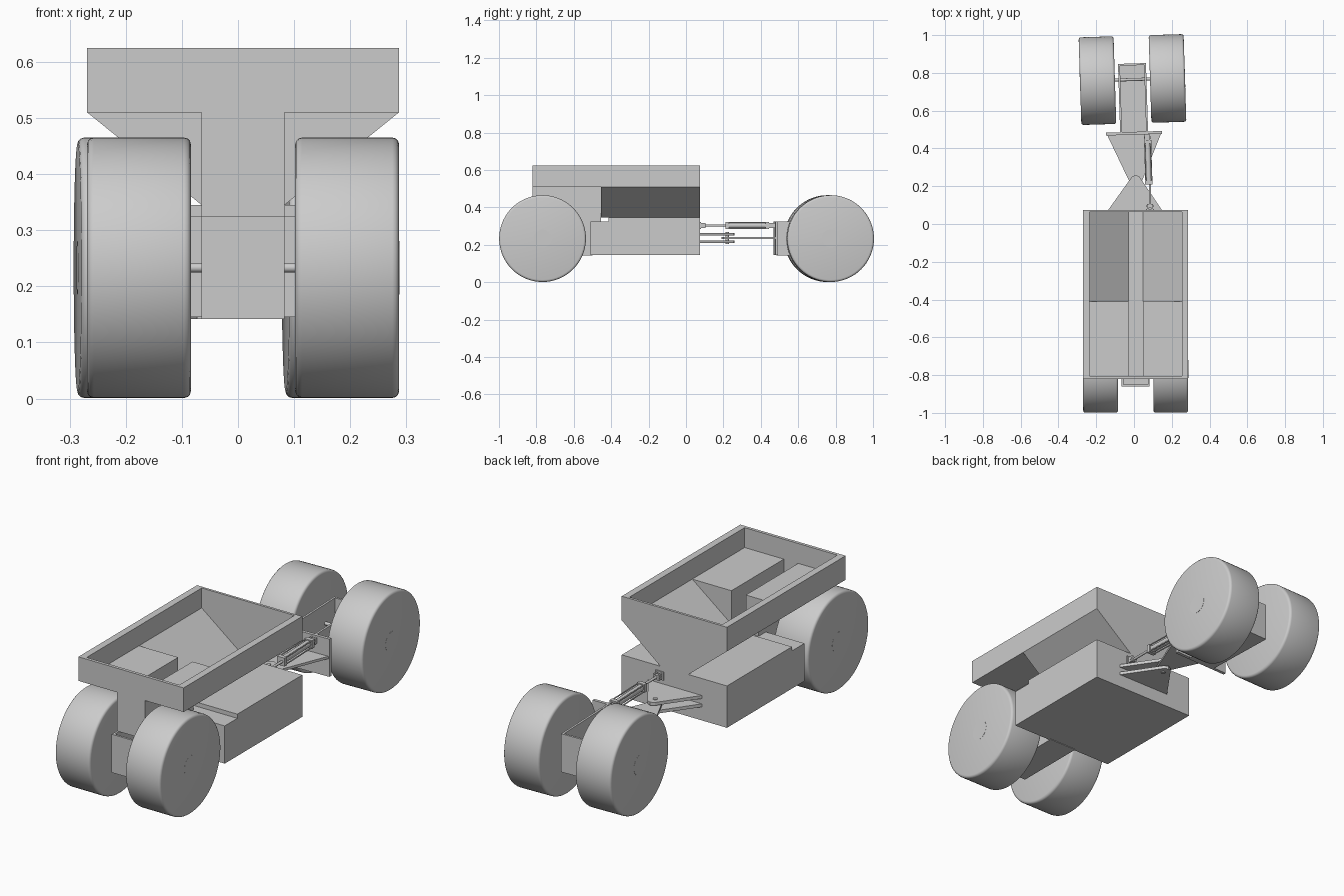
import bpy, bmesh, math
from mathutils import Matrix, Vector

if "Cube" in bpy.data.objects:
    bpy.data.objects.remove(bpy.data.objects["Cube"])

XC = 0.009                       # centre line of the front body
WR, WZ = 0.232, 0.233            # wheel radius and axle height
PIVOT = Vector((XC, 0.22, 0))    # articulation joint
STEER = (Matrix.Translation(PIVOT) @ Matrix.Rotation(math.radians(1.8), 4, 'Z')
         @ Matrix.Translation(-PIVOT))


def finish(name, bm, mat=None, smooth=False):
    bmesh.ops.recalc_face_normals(bm, faces=bm.faces)
    if mat:
        bm.transform(mat)
    me = bpy.data.meshes.new(name)
    bm.to_mesh(me)
    bm.free()
    ob = bpy.data.objects.new(name, me)
    bpy.context.collection.objects.link(ob)
    if smooth:
        bpy.ops.object.select_all(action='DESELECT')
        ob.select_set(True)
        bpy.context.view_layer.objects.active = ob
        bpy.ops.object.shade_smooth_by_angle(angle=math.radians(35))
    return ob


def prism(name, pts, a, b, axis='Y', mat=None):
    """Extrude a 2D profile along an axis from a to b (x is relative to XC)."""
    place = {'X': lambda p, t: (XC + t, p[0], p[1]),
             'Y': lambda p, t: (XC + p[0], t, p[1]),
             'Z': lambda p, t: (XC + p[0], p[1], t)}[axis]
    bm = bmesh.new()
    lo = [bm.verts.new(place(p, a)) for p in pts]
    hi = [bm.verts.new(place(p, b)) for p in pts]
    bm.faces.new(lo)
    bm.faces.new(hi)
    n = len(pts)
    for i in range(n):
        bm.faces.new((lo[i], lo[(i + 1) % n], hi[(i + 1) % n], hi[i]))
    return finish(name, bm, mat)


def box(name, x0, x1, y0, y1, z0, z1, mat=None):
    return prism(name, [(x0, z0), (x1, z0), (x1, z1), (x0, z1)], y0, y1, 'Y', mat)


def tube(name, p, q, r, mat=None, seg=24, bevel=0):
    p, q = Vector(p), Vector(q)
    bm = bmesh.new()
    bmesh.ops.create_cone(bm, cap_ends=True, segments=seg, radius1=r, radius2=r,
                          depth=(q - p).length)
    if bevel:
        rims = [e for e in bm.edges if abs(e.verts[0].co.z - e.verts[1].co.z) < 1e-5]
        bmesh.ops.bevel(bm, geom=rims, offset=bevel, segments=3, profile=0.5,
                        affect='EDGES')
    bm.transform(Matrix.Translation((p + q) / 2)
                 @ (q - p).to_track_quat('Z', 'Y').to_matrix().to_4x4())
    return finish(name, bm, mat, True)


def mirrored(half):
    """Mirror a half profile that starts and ends on the centre line."""
    return half + [(-x, z) for x, z in reversed(half) if x > 0]


# Chassis with a low step at the front
prism('chassis', [(-.51, .145), (.075, .145), (.075, .345), (-.415, .345),
                  (-.415, .325), (-.51, .325)], -.278, .278, 'X')

# Hopper: V-shaped rear part, flat front shelves with a central channel
prism('hopper_slopes',
      [(-.278, .53), (-.278, .51), (-.074, .345), (.074, .345), (.278, .51), (.278, .53),
       (.245, .53), (.038, .37), (-.038, .37), (-.245, .53)], -.455, .075)
prism('hopper_shelves',
      [(-.278, .53), (-.278, .51), (-.074, .51), (-.074, .325), (.074, .325), (.074, .51),
       (.278, .51), (.278, .53), (.038, .53), (.038, .37), (-.038, .37), (-.038, .53)],
      -.82, -.455)
box('hopper_front_panel', -.074, .074, -.82, -.805, .325, .53)
prism('hopper_back_panel', [(-.074, .345), (.074, .345), (.278, .51), (-.278, .51)],
      .063, .075)
for s, side in ((1, 'right'), (-1, 'left')):
    prism('shelf_end_' + side, [(s * .038, .37), (s * .038, .53), (s * .245, .53)],
          -.455, -.41)
    box('hopper_rim_' + side, *sorted((s * .245, s * .278)), -.82, .075, .51, .625)
box('hopper_rim_front', -.245, .245, -.82, -.805, .51, .625)
box('hopper_rim_back', -.245, .245, .063, .075, .51, .625)


def axle_unit(tag, y, y0, y1, mat):
    """Open-topped axle housing with axle and two wheels."""
    box(tag + '_housing_floor', -.072, .072, y0, y1, .142, .152, mat)
    for s, side in ((1, 'right'), (-1, 'left')):
        box(f'{tag}_housing_{side}', *sorted((s * .064, s * .074)), y0, y1, .142, .325, mat)
        tube(f'{tag}_wheel_{side}', (XC + s * .093, y, WZ), (XC + s * .278, y, WZ),
             WR, mat, 72, .012)
        tube(f'{tag}_hub_{side}', (XC + s * .27, y, WZ), (XC + s * .2785, y, WZ),
             .048, mat, 32)
    tube(tag + '_axle', (XC - .1, y, WZ), (XC + .1, y, WZ), .008, mat)


axle_unit('front', -.767, -.86, -.5, None)
box('front_housing_end', -.074, .074, -.86, -.85, .142, .325)
axle_unit('rear', .765, .485, .85, STEER)
box('rear_housing_end', -.074, .074, .84, .85, .142, .325, STEER)

# Articulated hitch: two fork plates, one tongue, cross plate and pin
for z, lvl in ((.209, 'lower'), (.249, 'upper')):
    prism('hitch_fork_' + lvl, [(-.145, .075), (.138, .075), (.02, .25), (0, .26),
                                (-.02, .25)], z, z + .015, 'Z')
prism('hitch_tongue', [(-.145, .48), (.145, .48), (.022, .2), (0, .19), (-.022, .2)],
      .23, .242, 'Z', STEER)
box('cross_plate', -.148, .148, .473, .488, .145, .325, STEER)
tube('hitch_pin', (XC, .22, .205), (XC, .22, .268), .01)

# Steering cylinder with square caps, tie rods and end brackets
CX, CZ = .076, .303
tube('steering_rod', (XC + CX, .1, CZ), (XC + CX, .23, CZ), .006)
tube('steering_barrel', (XC + CX - .006, .22, CZ), (XC + CX - .014, .44, CZ), .016)
for y, tag in ((.21, 'front'), (.425, 'back')):
    c = CX - .006 - (y - .21) * .03
    box('cylinder_cap_' + tag, c - .02, c + .02, y, y + .02, CZ - .02, CZ + .02)
for sx in (-1, 1):
    for sz in (-1, 1):
        tube('tie_rod', (XC + CX - .006 + sx * .016, .215, CZ + sz * .016),
             (XC + CX - .013 + sx * .016, .44, CZ + sz * .016), .003, None, 10)
for x, y0, y1, tag in ((CX, .085, .105, 'front'), (CX - .014, .44, .475, 'back')):
    for s in (-1, 1):
        box('cylinder_lug_' + tag, x + s * .011 - .004, x + s * .011 + .004,
            y0 - .01, y1, CZ - .014, CZ + .014)
    tube('cylinder_pin_' + tag, (XC + x - .018, (y0 + y1) / 2, CZ),
         (XC + x + .018, (y0 + y1) / 2, CZ), .006)
    box('cylinder_eye_' + tag, x - .007, x + .007, y0, y1, CZ - .01, CZ + .01)
box('cylinder_base', CX - .022, CX + .022, .073, .08, CZ - .02, CZ + .02)
